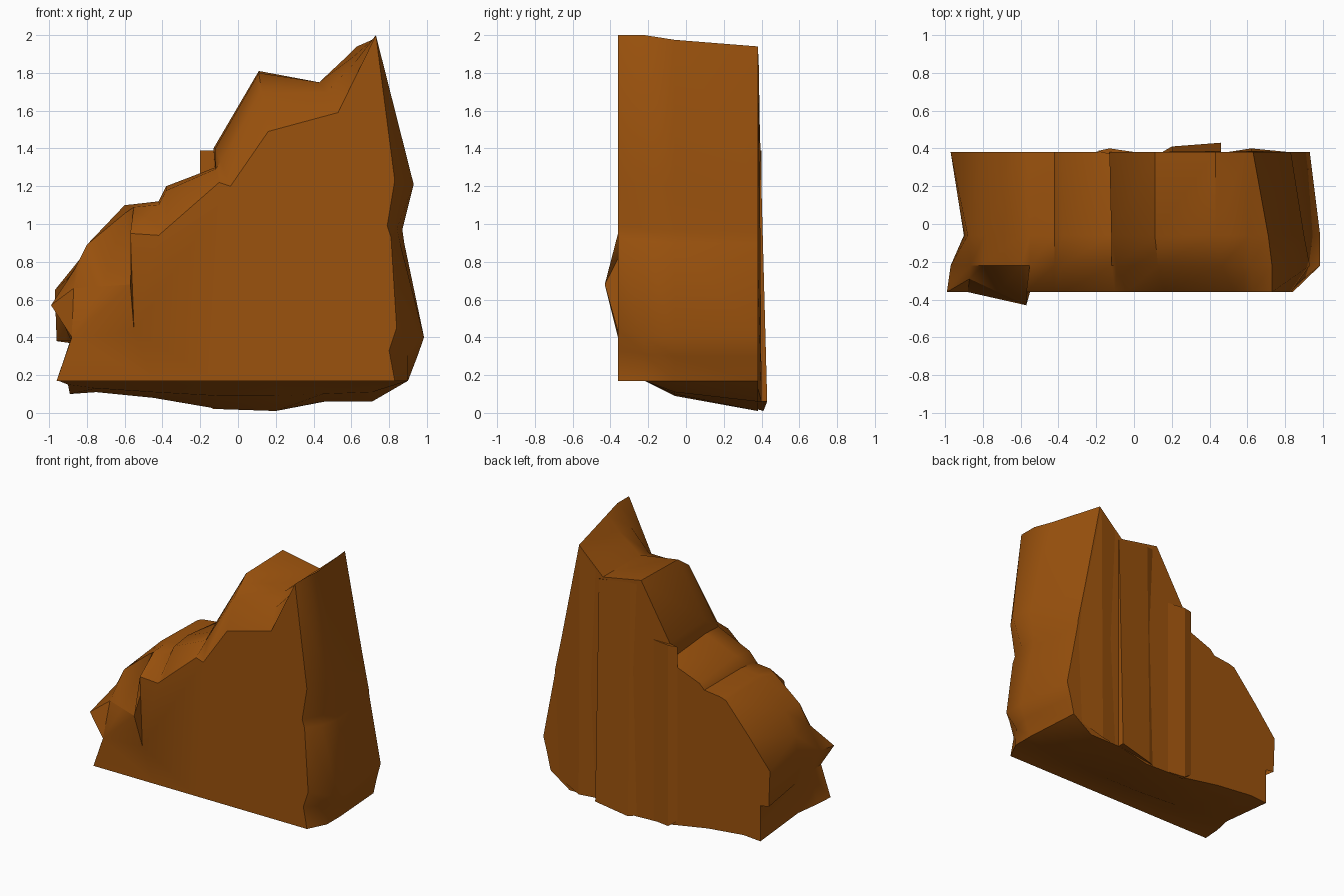
import bpy, bmesh

if "Cube" in bpy.data.objects:
    bpy.data.objects.remove(bpy.data.objects["Cube"])

rock = bpy.data.materials.new("brown_rock")
rock.diffuse_color = (0.33, 0.085, 0.004, 1)
rock.use_nodes = True
rock.node_tree.nodes["Principled BSDF"].inputs["Base Color"].default_value = rock.diffuse_color

# Cross-section outlines (x, z), clockwise from the lower left corner
front = [(-.96, .17), (-.88, .40), (-.99, .57), (-.87, .66), (-.72, .67), (-.57, .68),
         (-.57, .95), (-.42, .94), (-.38, .975), (-.10, 1.22), (-.04, 1.20), (.16, 1.49),
         (.53, 1.59), (.63, 1.795), (.73, 2.0), (.83, 1.23), (.79, .99), (.81, .93),
         (.84, .45), (.80, .33), (.83, .17)]
middle = [(-.90, .15), (-.89, .38), (-.90, .47), (-.88, .73), (-.79, .89), (-.60, 1.10),
          (-.55, 1.105), (-.42, 1.12), (-.38, 1.20), (-.12, 1.30), (-.12, 1.40), (.11, 1.80),
          (.43, 1.75), (.61, 1.885), (.71, 1.975), (.90, 1.20), (.87, .97), (.88, .90),
          (.985, .40), (.95, .30), (.90, .17)]
back = [(-.89, .10), (-.89, .37), (-.96, .38), (-.97, .65), (-.80, .86), (-.60, 1.09),
        (-.55, 1.105), (-.42, 1.12), (-.38, 1.16), (-.12, 1.26), (-.13, 1.40), (.11, 1.81),
        (.43, 1.75), (.59, 1.90), (.63, 1.94), (.775, 1.21), (.83, .95), (.835, .90),
        (.93, .41), (.90, .30), (.87, .17)]
top_count = len(front)

# Underside: flat at the front, sagging towards the back
under_x = [.71, .45, .20, -.10, -.45, -.75]
front += [(x, .17) for x in under_x]
middle += list(zip(under_x, [.11, .10, .09, .09, .11, .13]))
back += list(zip(under_x, [.06, .06, .01, .02, .08, .11]))

# Rounded shoulder between the front and the middle, fuller on the left lobes
shoulder = []
for i, (a, b) in enumerate(zip(front, middle)):
    w = 0 if i >= top_count else .9 if 3 <= i <= 9 else .65
    shoulder.append((a[0] + (b[0] - a[0]) * w, a[1] + (b[1] - a[1]) * w))
shoulder[0] = (-.95, .17)
shoulder[2] = (-.97, .58)
shoulder[3] = (-.865, .76)
shoulder[4] = (-.80, .89)
shoulder[14] = (.73, 2.0)
shoulder[15] = (.93, 1.21)
shoulder[18] = (.985, .40)
shoulder[20] = (.90, .17)


def finish(bm, name):
    bmesh.ops.recalc_face_normals(bm, faces=bm.faces)
    mesh = bpy.data.meshes.new(name)
    bm.to_mesh(mesh)
    bm.free()
    mesh.materials.append(rock)
    obj = bpy.data.objects.new(name, mesh)
    bpy.context.collection.objects.link(obj)
    return obj


# Main rock: loft through the four outlines
bm = bmesh.new()
rows = [[bm.verts.new((x, y, z)) for x, z in outline]
        for outline, y in ((front, -.36), (shoulder, -.22), (middle, -.06), (back, .38))]
f = rows[0]
f[3].co.y, f[4].co.y, f[5].co.y = -.29, -.36, -.43
n = len(f)
for a, b in zip(rows, rows[1:]):
    for i in range(n):
        j = (i + 1) % n
        bm.faces.new((a[i], a[j], b[j], b[i]))
bm.faces.new(rows[-1])

# Front wall with a small overhanging chip
p = bm.verts.new((-.55, -.36, .43))
bm.faces.new(f[:2] + [p] + f[6:])
for tri in ((f[1], f[2], f[3]), (f[1], f[3], f[4]), (f[1], f[4], f[5]),
            (f[1], f[5], p), (p, f[5], f[6])):
    bm.faces.new(tri)

# Crisp front rim
rim = [{f[i], f[(i + 1) % n]} for i in range(n)]
crisp = [i for i, e in enumerate(bm.edges) if set(e.verts) in rim]
body = finish(bm, "rock_body")
bpy.context.view_layer.objects.active = body
body.select_set(True)
bpy.ops.object.shade_smooth_by_angle(angle=0.8)
for i in crisp:
    body.data.edges[i].use_edge_sharp = True


# Thin slabs on the back wall: plan points (x, y, bottom z, top z), thinning upwards
def slab(name, plan, thin):
    bm = bmesh.new()
    low = [bm.verts.new((x, y, b)) for x, y, b, t in plan]
    top = [bm.verts.new((x, .38 + (y - .38) * thin, t)) for x, y, b, t in plan]
    k = len(plan)
    for i in range(k):
        j = (i + 1) % k
        bm.faces.new((low[i], low[j], top[j], top[i]))
    bm.faces.new(low)
    bm.faces.new(top)
    finish(bm, name)


slab("back_slab_middle", [(-.20, .385, .07, 1.39), (-.13, .40, .02, 1.39),
                          (.04, .375, .02, 1.39), (-.13, .37, .02, 1.39)], 1)
slab("back_slab_right", [(.14, .375, .02, 1.77), (.20, .41, .01, 1.77),
                         (.46, .43, .06, 1.73), (.46, .375, .06, 1.73)], .1)
slab("back_slab_edge", [(.46, .375, .06, 1.75), (.62, .40, .06, 1.92),
                        (.84, .375, .15, .85)], .3)
